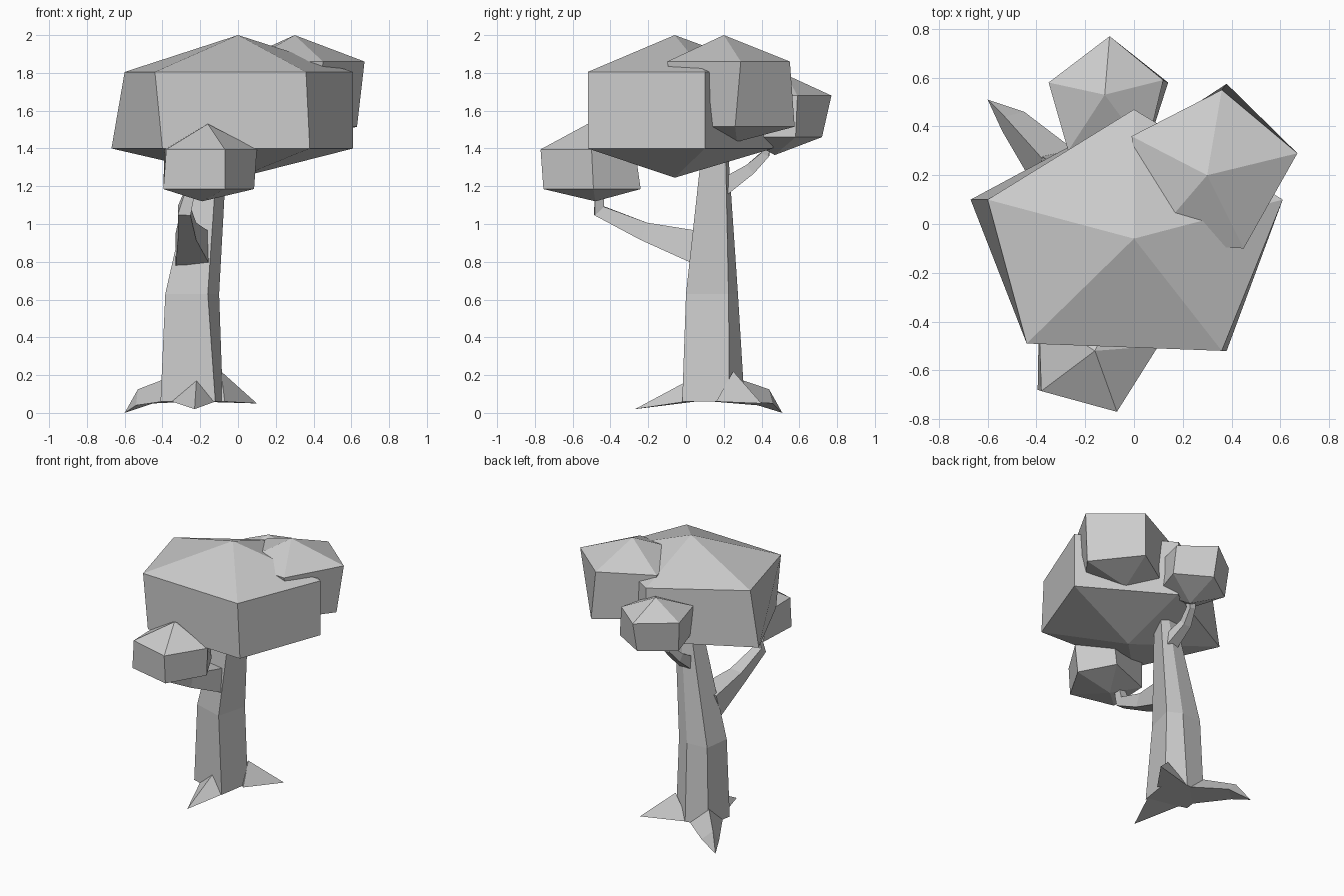
import bpy, bmesh
from mathutils import Vector

if "Cube" in bpy.data.objects:
    bpy.data.objects.remove(bpy.data.objects["Cube"])


def loft(name, rings):
    """Skin a list of rings; a one-point ring closes to an apex, others get a flat cap."""
    bm = bmesh.new()
    loops = [[bm.verts.new(p) for p in r] for r in rings]
    for a, b in zip(loops, loops[1:]):
        n = max(len(a), len(b))
        for i in range(n):
            j = (i + 1) % n
            if len(a) == 1:
                bm.faces.new((a[0], b[j], b[i]))
            elif len(b) == 1:
                bm.faces.new((a[i], a[j], b[0]))
            else:
                bm.faces.new((a[i], a[j], b[j], b[i]))
    for end in (loops[0], loops[-1]):
        if len(end) > 2:
            bm.faces.new(end)
    bmesh.ops.recalc_face_normals(bm, faces=bm.faces)
    me = bpy.data.meshes.new(name)
    bm.to_mesh(me)
    bm.free()
    ob = bpy.data.objects.new(name, me)
    bpy.context.collection.objects.link(ob)
    return ob


def foliage(name, low, bottom, bottom_z, top, top_z, high):
    """Five-sided clump: bottom point, two pentagon rings, top point."""
    loft(name, [[low], [(x, y, bottom_z) for x, y in bottom],
                [(x, y, top_z) for x, y in top], [high]])


def branch(name, path):
    """Four-sided tapering limb along (x, y, z, radius) points."""
    pts = [Vector(p[:3]) for p in path]
    rings = []
    for i, p in enumerate(pts):
        d = (pts[min(i + 1, len(pts) - 1)] - pts[max(i - 1, 0)]).normalized()
        side = d.cross(Vector((1, 0, 0))).normalized()
        across = side.cross(d).normalized()
        r = path[i][3]
        rings.append([p + (across * u + side * v) * r
                      for u, v in ((.75, .75), (-.75, .75), (-.75, -.75), (.75, -.75))])
    loft(name, rings)


# Foliage clumps
foliage("main_canopy", (0, -.06, 1.245),
        [(-.67, .10), (-.40, -.49), (.38, -.52), (.61, .10), (0, .46)], 1.40,
        [(-.60, .10), (-.44, -.49), (.36, -.52), (.61, .10), (0, .47)], 1.805,
        (0, -.06, 2.0))
foliage("upper_right_clump", (.30, .27, 1.435),
        [(.38, .575), (.63, .26), (.42, -.02), (.10, 0), (.02, .34)], 1.515,
        [(.36, .55), (.67, .29), (.45, -.10), (.06, -.08), (-.01, .36)], 1.86,
        (.30, .20, 2.0))
foliage("back_clump", (-.10, .47, 1.365),
        [(-.10, .72), (-.33, .56), (-.25, .30), (.05, .30), (.14, .58)], 1.46,
        [(-.10, .77), (-.35, .58), (-.27, .30), (.05, .30), (.12, .59)], 1.68,
        (-.12, .53, 1.79))
foliage("front_clump", (-.19, -.48, 1.12),
        [(-.07, -.755), (-.395, -.68), (-.38, -.37), (-.05, -.24), (.085, -.49)], 1.185,
        [(-.07, -.77), (-.38, -.685), (-.39, -.38), (-.05, -.27), (.10, -.50)], 1.395,
        (-.16, -.52, 1.53))

# Trunk, five-sided and leaning inward toward the top
loft("trunk", [
    [(x, y, .06) for x, y in ((-.12, -.02), (-.08, .23), (-.21, .31), (-.38, .28), (-.41, .07))],
    [(x, y, .63) for x, y in ((-.16, 0), (-.10, .225), (-.20, .275), (-.36, .265), (-.385, .07))],
    [(x, y, 1.36) for x, y in ((-.11, .08), (-.06, .21), (-.12, .225), (-.20, .21), (-.22, .10))],
])

# Roots
loft("back_left_root", [
    [(-.40, .14, .06), (-.24, .30, .06), (-.36, .25, .19)],
    [(-.54, .38, .04), (-.45, .46, .05), (-.53, .44, .125)],
    [(-.60, .51, 0)]])
loft("back_right_root", [
    [(-.23, .30, .06), (-.07, .16, .06), (-.09, .25, .22)],
    [(.10, .40, .05)]])
loft("front_root", [
    [(-.12, 0, .06), (-.35, .05, .06), (-.22, .01, .17)],
    [(-.23, -.27, .02)]])

# Branches holding the small clumps
branch("front_branch", [(-.24, .08, .87, .12), (-.27, -.22, .96, .065),
                        (-.285, -.46, 1.07, .045), (-.24, -.46, 1.22, .03)])
branch("back_branch", [(-.15, .19, 1.19, .06), (-.17, .34, 1.29, .04),
                       (-.15, .42, 1.37, .03), (-.13, .43, 1.48, .03)])
